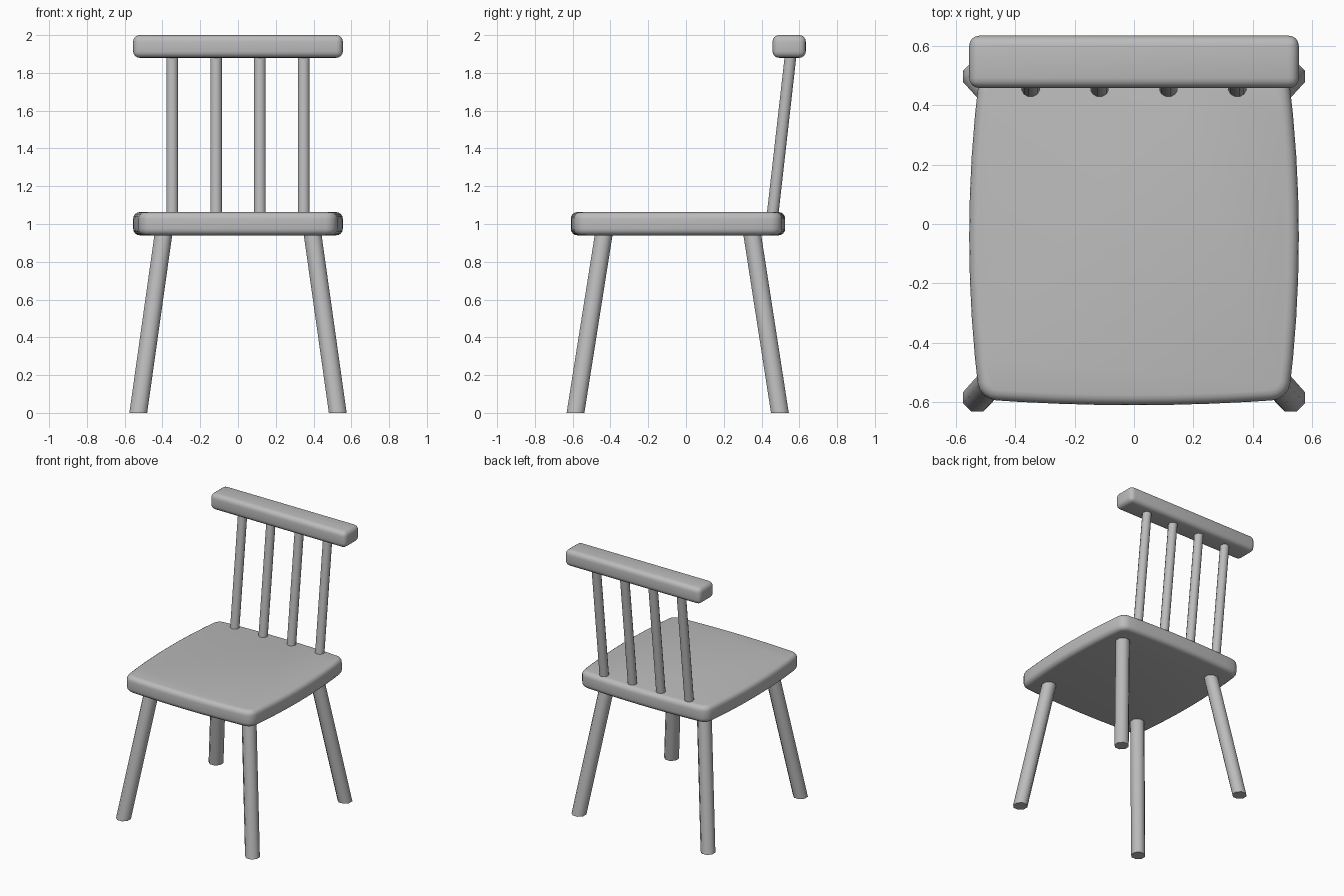
import bpy, bmesh, math
from mathutils import Vector

cube = bpy.data.objects.get("Cube")
if cube:
    bpy.data.objects.remove(cube, do_unlink=True)

grey = bpy.data.materials.new("plain grey")
grey.use_nodes = True
colour = (0.5, 0.5, 0.5, 1)
grey.diffuse_color = colour
grey.node_tree.nodes["Principled BSDF"].inputs["Base Color"].default_value = colour


def finish(bm, name, angle):
    bmesh.ops.recalc_face_normals(bm, faces=bm.faces)
    mesh = bpy.data.meshes.new(name)
    bm.to_mesh(mesh)
    bm.free()
    mesh.materials.append(grey)
    obj = bpy.data.objects.new(name, mesh)
    bpy.context.collection.objects.link(obj)
    bpy.ops.object.select_all(action='DESELECT')
    obj.select_set(True)
    bpy.context.view_layer.objects.active = obj
    bpy.ops.object.shade_smooth_by_angle(angle=math.radians(angle))
    return obj


def slanted_rod(name, bottom, top, radius, sides):
    """Rod with level ends, leaning from bottom to top."""
    bm = bmesh.new()
    bottom, top = Vector(bottom), Vector(top)
    bmesh.ops.create_cone(bm, cap_ends=True, segments=sides,
                          radius1=radius, radius2=radius, depth=1)
    for v in bm.verts:
        end = top if v.co.z > 0 else bottom
        turn = math.pi / sides
        x = v.co.x * math.cos(turn) - v.co.y * math.sin(turn)
        y = v.co.x * math.sin(turn) + v.co.y * math.cos(turn)
        v.co = Vector((x, y, 0)) + end
    finish(bm, name, 50)


# Seat: slab with gently bowed sides, rounded corners and rims
bm = bmesh.new()
corners = [Vector(c) for c in ((-0.52, -0.59, 0.94), (0.52, -0.59, 0.94),
                               (0.52, 0.505, 0.94), (-0.52, 0.505, 0.94))]
steps = 8
outline = []
for i, a in enumerate(corners):
    b = corners[(i + 1) % 4]
    side = (b - a).normalized()
    outward = Vector((side.y, -side.x, 0))
    bow = 0.02 if i % 2 == 0 else 0.035
    for k in range(steps):
        t = k / steps
        outline.append(bm.verts.new(a.lerp(b, t) + outward * bow * 4 * t * (1 - t)))
base = bm.faces.new(outline)
made = bmesh.ops.extrude_face_region(bm, geom=[base])["geom"]
for v in made:
    if isinstance(v, bmesh.types.BMVert):
        v.co.z = 1.063
upright = [e for e in bm.edges
           if abs(e.verts[0].co.z - e.verts[1].co.z) > 0.1
           and any((e.verts[0].co.xy - c.xy).length < 0.001 for c in corners)]
bmesh.ops.bevel(bm, geom=upright, offset=0.055, segments=4, profile=0.5, affect='EDGES')
rims = [e for e in bm.edges if abs(e.verts[0].co.z - e.verts[1].co.z) < 0.01]
bmesh.ops.bevel(bm, geom=rims, offset=0.035, segments=4, profile=0.5, affect='EDGES')
finish(bm, "seat", 40)

# Four splayed legs
for side, s in (("right", -1), ("left", 1)):
    slanted_rod("front_leg_" + side, (s * 0.528, -0.585, 0), (s * 0.39, -0.43, 0.98), 0.051, 8)
    slanted_rod("back_leg_" + side, (s * 0.528, 0.497, 0), (s * 0.39, 0.345, 0.98), 0.051, 8)

# Back spindles
for i in range(4):
    x = (i - 1.5) * 0.232
    slanted_rod(f"back_spindle_{i + 1}", (x, 0.455, 1.02), (x, 0.557, 1.92), 0.032, 12)

# Top rail
bm = bmesh.new()
bmesh.ops.create_cube(bm, size=1)
for v in bm.verts:
    v.co = Vector((v.co.x * 1.11, v.co.y * 0.176 + 0.546, v.co.z * 0.12 + 1.94))
bmesh.ops.bevel(bm, geom=bm.edges[:], offset=0.034, segments=4, profile=0.5, affect='EDGES')
finish(bm, "top_rail", 40)
